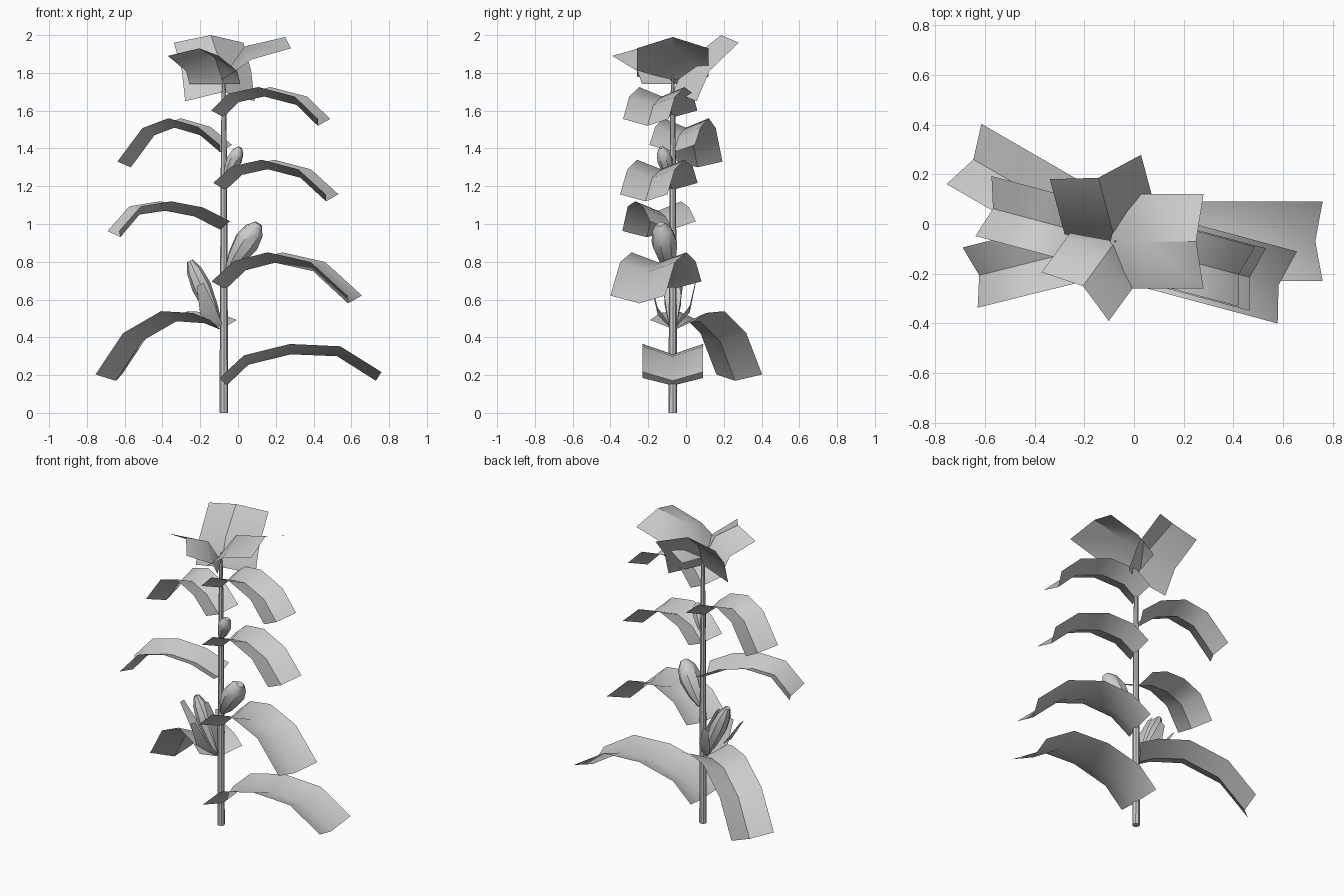
import bpy, math
from mathutils import Vector

if "Cube" in bpy.data.objects:
    bpy.data.objects.remove(bpy.data.objects["Cube"])

SX, SY = -0.075, -0.07          # stalk position


def finish(name, verts, faces, angle=40):
    me = bpy.data.meshes.new(name)
    me.from_pydata(verts, [], faces)
    ob = bpy.data.objects.new(name, me)
    bpy.context.collection.objects.link(ob)
    bpy.ops.object.select_all(action='DESELECT')
    ob.select_set(True)
    bpy.context.view_layer.objects.active = ob
    bpy.ops.object.shade_smooth_by_angle(angle=math.radians(angle))
    return ob


def sheet(name, deg, half, mids, edges):
    """Creased strip: a mid line and two edges, heading out from the stalk."""
    a = math.radians(deg)
    d, s = Vector((math.cos(a), math.sin(a))), Vector((-math.sin(a), math.cos(a)))
    verts = []
    for (mr, mz), (er, ez) in zip(mids, edges):
        for r, z, w in ((er, ez, half), (mr, mz, 0), (er, ez, -half)):
            p = d * r + s * w
            verts.append((SX + p.x, SY + p.y, z))
    faces = [(i * 3 + j, i * 3 + j + 1, i * 3 + j + 4, i * 3 + j + 3)
             for i in range(len(mids) - 1) for j in (0, 1)]
    return finish(name, verts, faces)


def leaf(name, deg, half, mids, keel=0.055):
    """Drooping leaf whose edges are raised along the normal of its path."""
    edges = []
    for i, (r, z) in enumerate(mids):
        p, q = mids[max(i - 1, 0)], mids[min(i + 1, len(mids) - 1)]
        t = Vector((q[0] - p[0], q[1] - p[1])).normalized()
        edges.append((r - t.y * keel, z + t.x * keel))
    return sheet(name, deg, half, mids, edges)


def lathe(name, start, end, profile, n):
    """Revolve (position along axis, radius) pairs around a tilted axis."""
    start, end = Vector(start), Vector(end)
    q = (end - start).to_track_quat('Z', 'Y')
    verts, faces = [], []
    for t, r in profile:
        c = start.lerp(end, t)
        for k in range(n):
            a = 2 * math.pi * k / n
            verts.append(c + q @ Vector((r * math.cos(a), r * math.sin(a), 0)))
    for i in range(len(profile) - 1):
        for k in range(n):
            m = (k + 1) % n
            faces.append((i * n + k, i * n + m, (i + 1) * n + m, (i + 1) * n + k))
    faces += [tuple(reversed(range(n))),
              tuple(range((len(profile) - 1) * n, len(profile) * n))]
    return finish(name, verts, faces)


# stalk
lathe("stalk", (SX, SY, 0), (SX, SY, 1.8),
      [(0, .023), (.4, .02), (.75, .016), (.94, .012), (1, .003)], 8)

# right leaves, bottom to top
leaf("leaf_right_1", 0, .16, [(.015, .145), (.13, .255), (.355, .31), (.60, .30), (.805, .17)])
leaf("leaf_right_2", -15, .15, [(.01, .655), (.12, .755), (.28, .795), (.49, .75), (.68, .58)])
leaf("leaf_right_3", -15, .13, [(.01, 1.18), (.10, 1.26), (.24, 1.29), (.42, 1.245), (.56, 1.12)], .05)
leaf("leaf_right_4", -15, .125, [(0, 1.565), (.08, 1.645), (.22, 1.675), (.40, 1.63), (.515, 1.52)], .05)

# left leaves, bottom to top
leaf("leaf_left_1", 150, .14, [(.02, .44), (.12, .475), (.29, .485), (.50, .38), (.66, .17)])
leaf("leaf_left_2", 194, .125, [(.02, .97), (.16, 1.04), (.32, 1.07), (.46, 1.05), (.565, .93)], .05)
leaf("leaf_left_3", 165, .125, [(.02, 1.38), (.13, 1.47), (.27, 1.51), (.38, 1.47), (.51, 1.30)], .05)

# crown leaves, folded the other way
sheet("crown_leaf_right", 0, .19, [(-.02, 1.76), (.11, 1.94), (.325, 1.99)],
      [(.02, 1.78), (.145, 1.87), (.355, 1.93)])
sheet("crown_leaf_back", 105, .19, [(0, 1.70), (.08, 1.86), (.265, 2.0)],
      [(.08, 1.65), (.15, 1.81), (.31, 1.96)])
sheet("crown_leaf_front", 234, .167, [(0, 1.74), (.08, 1.88), (.222, 1.93)],
      [(.08, 1.74), (.11, 1.81), (.275, 1.89)])

# cobs
cob = [(0, .02), (.25, .05), (.6, .07), (.85, .055), (1, .022)]
lathe("cob_middle", (-.05, -.085, .76), (.11, -.135, 1.0), cob, 8)
lathe("cob_upper", (-.065, -.085, 1.24), (.01, -.13, 1.405),
      [(t, r * .6) for t, r in cob], 8)
lathe("cob_lower", (-.10, -.07, .46), (-.255, -.07, .805),
      [(t, r * .75) for t, r in cob], 8)

# open husk around the lower cob: base, middle and tip of each strip
husks = {"outer": ((-.10, -.07, .46), (-.25, -.07, .58), (-.36, -.07, .74)),
         "inner": ((-.08, -.07, .46), (-.11, -.07, .62), (-.185, -.07, .775)),
         "front": ((-.10, -.085, .46), (-.16, -.15, .54), (-.20, -.185, .68)),
         "back": ((-.10, -.055, .46), (-.15, .02, .55), (-.18, .05, .69))}
for key, (b, m, t) in husks.items():
    wide = Vector((0, 1, 0)) if key in ("outer", "inner") else Vector((.9, 0, .4))
    verts = []
    for p, w in ((b, .02), (m, .045), (t, .02)):
        verts += [Vector(p) - wide * w, Vector(p) + wide * w]
    finish("husk_" + key, verts, [(0, 1, 3, 2), (2, 3, 5, 4)])
